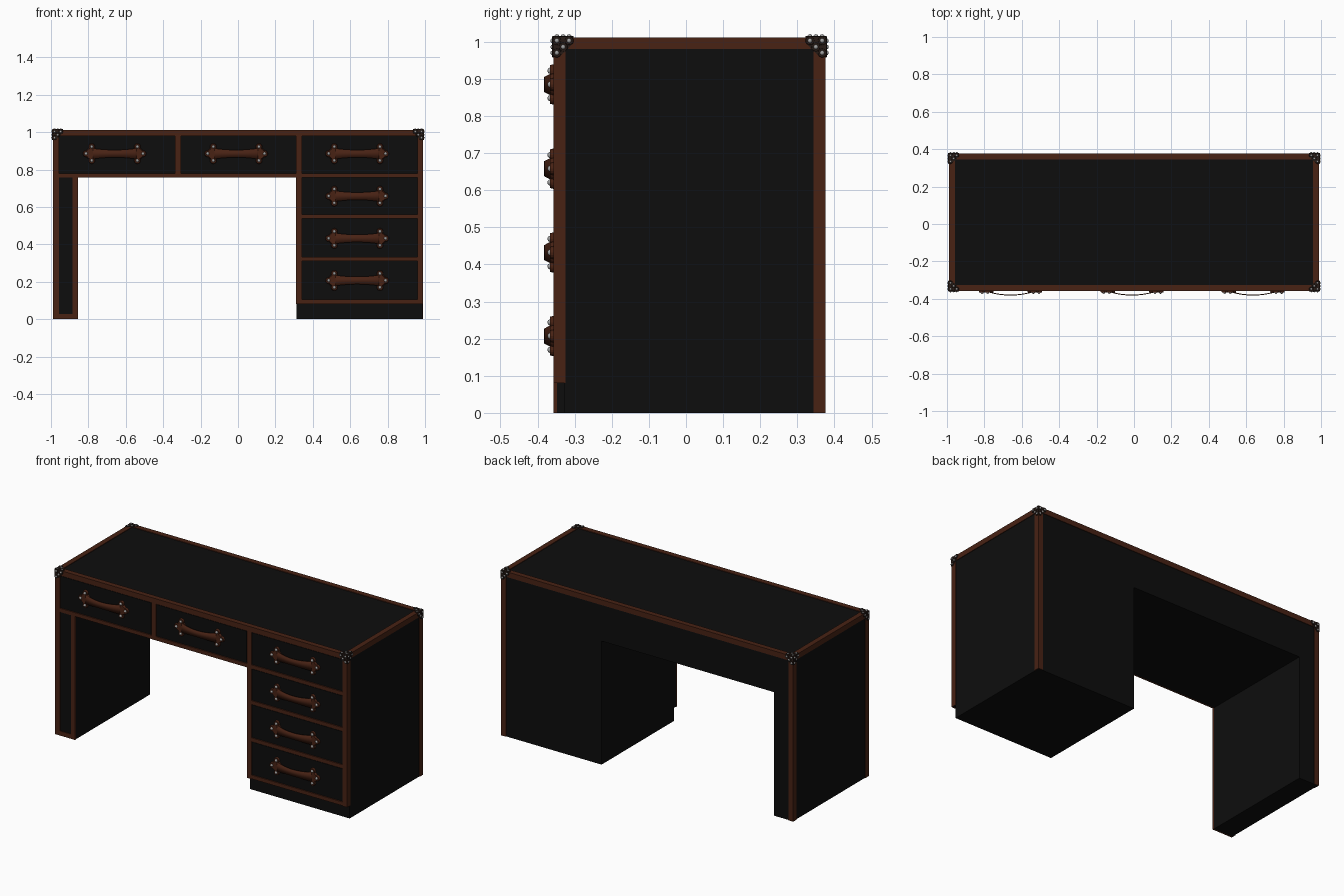
import bpy, bmesh, math
from mathutils import Matrix, Vector

if "Cube" in bpy.data.objects:
    bpy.data.objects.remove(bpy.data.objects["Cube"])


def material(name, r, g, b):
    m = bpy.data.materials.new(name)
    m.diffuse_color = (r, g, b, 1)
    m.use_nodes = True
    m.node_tree.nodes["Principled BSDF"].inputs["Base Color"].default_value = m.diffuse_color
    return m


BLACK = material("black_leather", 0.004, 0.004, 0.004)
BROWN = material("brown_leather", 0.065, 0.016, 0.007)
DARK = material("dark_metal", 0.02, 0.011, 0.008)
STEEL = material("rivet_steel", 0.35, 0.35, 0.35)

X, YF, YB, TOP = 0.99, -0.357, 0.376, 1.012   # outer faces of the trim
W, T = 0.032, 0.004                           # trim width and thickness


def finish(name, bm, mat, smooth=False):
    bmesh.ops.recalc_face_normals(bm, faces=bm.faces)
    me = bpy.data.meshes.new(name)
    bm.to_mesh(me)
    bm.free()
    me.materials.append(mat)
    if smooth:
        for p in me.polygons:
            p.use_smooth = True
    ob = bpy.data.objects.new(name, me)
    bpy.context.collection.objects.link(ob)
    return ob


def add_box(bm, x0, x1, y0, y1, z0, z1):
    c = Vector(((x0 + x1) / 2, (y0 + y1) / 2, (z0 + z1) / 2))
    s = Matrix.Diagonal((abs(x1 - x0), abs(y1 - y0), abs(z1 - z0), 1))
    bmesh.ops.create_cube(bm, size=1, matrix=Matrix.Translation(c) @ s)


def boxes(name, mat, *dims):
    bm = bmesh.new()
    for d in dims:
        add_box(bm, *d)
    return finish(name, bm, mat)


def add_disc(bm, pos, axis, radius, depth, seg=16):
    rot = Vector((0, 0, 1)).rotation_difference(Vector(axis)).to_matrix().to_4x4()
    bmesh.ops.create_cone(bm, cap_ends=True, segments=seg, radius1=radius,
                          radius2=radius * 0.85, depth=depth,
                          matrix=Matrix.Translation(pos) @ rot)


def add_ball(bm, pos, radius):
    bmesh.ops.create_uvsphere(bm, u_segments=12, v_segments=8, radius=radius,
                              matrix=Matrix.Translation(pos))


# Carcass: top case, drawer pedestal with recessed plinth, slim leg
bx, by0, by1 = X - T, YF + 0.01, YB - T
boxes("top_case", BLACK, (-bx, bx, by0, by1, 0.757, TOP - T))
boxes("drawer_pedestal", BLACK, (0.312, bx, by0, by1, 0.08, 0.757))
boxes("pedestal_plinth", BLACK, (0.312, bx, -0.327, by1, 0, 0.08))
boxes("left_leg", BLACK, (-bx, -0.857, by0, by1, 0, 0.757))
boxes("left_leg_front_panel", BLACK, (-0.96, -0.88, YF + 0.004, by0, 0.028, 0.76))

# Front frame strips
f = (YF, by0)
boxes("front_frame", BROWN,
      (-X, X, *f, 0.98, TOP), (-X, X, *f, 0.757, 0.780),
      (-X, -X + W, *f, 0, TOP), (X - 0.03, X, *f, 0.08, TOP),
      (-0.337, -0.306, *f, 0.757, TOP), (0.31, 0.341, *f, 0.08, TOP),
      (-0.884, -0.855, *f, 0, 0.76), (-X, -0.855, *f, 0, 0.028),
      *[(0.31, X, *f, z, z + 0.023) for z in (0.082, 0.310, 0.538)])

# Side, back and top edge strips
for s, side in ((-1, "left"), (1, "right")):
    a, b = s * bx, s * X
    boxes(side + "_side_trim", BROWN,
          (a, b, YF, YB, TOP - W, TOP),
          (a, b, YF, YF + W, 0.08 if s > 0 else 0, TOP),
          (a, b, YB - W, YB, 0, TOP))
boxes("back_trim", BROWN, (-X, X, by1, YB, TOP - W, TOP),
      *[(s * X, s * (X - W), by1, YB, 0, TOP) for s in (-1, 1)])
boxes("top_border", BROWN,
      (-X, X, YF, YF + W, TOP - T, TOP), (-X, X, YB - W, YB, TOP - T, TOP),
      *[(s * X, s * (X - W), YF, YB, TOP - T, TOP) for s in (-1, 1)])

# Handle meshes, made once around the origin (drawer face at y = 0)
bm = bmesh.new()
rows = []
for i in range(17):
    t = i / 8 - 1
    h = 0.020 + 0.010 * t * t
    y = -0.004 - 0.019 * (1 - t * t)
    rows.append([bm.verts.new((0.125 * t, y, k * h)) for k in (-1, 1)])
for p, q in zip(rows, rows[1:]):
    bm.faces.new((p[0], q[0], q[1], p[1]))
strap = finish("handle_strap", bm, BROWN, True)
mod = strap.modifiers.new("thickness", 'SOLIDIFY')
mod.thickness = 0.005
mod.offset = 0

spots = [(s * u, v) for s in (-1, 1)
         for u, v in ((0.152, 0), (0.122, 0.037), (0.122, -0.037))]
bm = bmesh.new()
for s in (-1, 1):
    add_disc(bm, (s * 0.122, -0.003, 0), (0, -1, 0), 0.034, 0.012, 24)
for u, v in spots:
    add_disc(bm, (u, -0.003, v), (0, -1, 0), 0.018, 0.012)
plates = finish("handle_plates", bm, BROWN)
bm = bmesh.new()
for u, v in spots:
    add_ball(bm, (u, -0.008, v), 0.0085)
rivets = finish("handle_rivets", bm, STEEL, True)

# Drawers: inset front plus a copy of the handle
drawers = [(-0.958, -0.337, 0.78, 0.98), (-0.306, 0.31, 0.78, 0.98),
           (0.341, 0.96, 0.78, 0.98), (0.341, 0.96, 0.561, 0.757),
           (0.341, 0.96, 0.333, 0.538), (0.341, 0.96, 0.105, 0.310)]
centres = [(-0.66, 0.885), (-0.01, 0.885), (0.637, 0.885),
           (0.637, 0.658), (0.637, 0.432), (0.637, 0.207)]
for i, ((x0, x1, z0, z1), (cx, cz)) in enumerate(zip(drawers, centres)):
    g = 0.003
    boxes("drawer_front", BLACK, (x0 + g, x1 - g, YF + 0.002, by0 + 0.002, z0 + g, z1 - g))
    for part in (strap, plates, rivets):
        ob = part
        if i:
            ob = part.copy()
            bpy.context.collection.objects.link(ob)
        ob.location = (cx, YF, cz)

# Riveted corner caps on the four top corners
outline = [(-0.002, -0.002), (0.05, -0.002), (0.05, 0.018), (0.036, 0.034),
           (0.018, 0.05), (-0.002, 0.05)]
studs = [(0.009, 0.009), (0.042, 0.009), (0.026, 0.026), (0.009, 0.042)]
for sx in (-1, 1):
    for sy, y in ((-1, YF), (1, YB)):
        caps, balls = bmesh.new(), bmesh.new()

        def place(axis, u, v, w):
            # (u, v) run inward along the face, w outward from it
            d = [0, 0, 0]
            d[axis], d[(axis + 1) % 3], d[(axis + 2) % 3] = w, -u, -v
            return Vector((sx * (X + d[0]), y + sy * d[1], TOP + d[2]))

        for axis in range(3):
            normal = [0, 0, 0]
            normal[axis] = (sx, sy, 1)[axis]
            low = [caps.verts.new(place(axis, u, v, -0.003)) for u, v in outline]
            high = [caps.verts.new(place(axis, u, v, 0.002)) for u, v in outline]
            caps.faces.new(low)
            caps.faces.new(high)
            for i in range(len(low)):
                j = (i + 1) % len(low)
                caps.faces.new((low[i], low[j], high[j], high[i]))
            for u, v in studs:
                add_disc(caps, place(axis, u, v, 0.001), normal, 0.013, 0.006)
                add_ball(balls, place(axis, u, v, 0.002), 0.0065)
        finish("corner_cap", caps, DARK)
        finish("corner_rivets", balls, STEEL, True)
